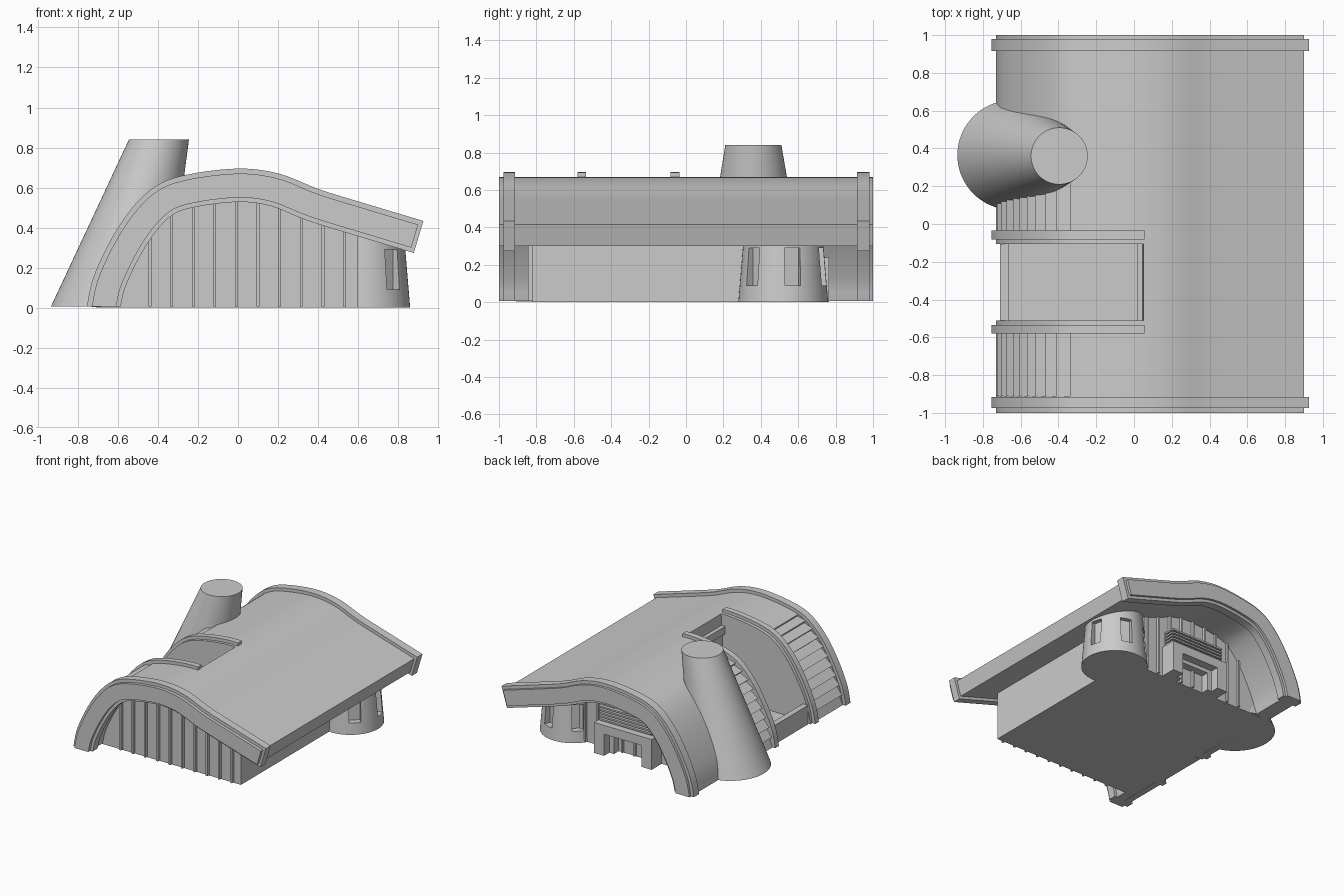
import bpy, bmesh, math
from mathutils import Matrix, Vector

if "Cube" in bpy.data.objects:
    bpy.data.objects.remove(bpy.data.objects["Cube"])


def finish(name, bm, smooth=True):
    bmesh.ops.recalc_face_normals(bm, faces=bm.faces)
    me = bpy.data.meshes.new(name)
    bm.to_mesh(me)
    bm.free()
    if smooth:
        me.shade_smooth()
        me.set_sharp_from_angle(angle=math.radians(30))
    ob = bpy.data.objects.new(name, me)
    bpy.context.collection.objects.link(ob)
    return ob


def loft(name, ring_a, ring_b):
    bm = bmesh.new()
    a = [bm.verts.new(p) for p in ring_a]
    b = [bm.verts.new(p) for p in ring_b]
    n = len(a)
    bm.faces.new(a)
    bm.faces.new(b[::-1])
    for i in range(n):
        j = (i + 1) % n
        bm.faces.new((a[i], b[i], b[j], a[j]))
    return finish(name, bm)


def prism(name, outline, y0, y1):
    return loft(name, [(x, y0, z) for x, z in outline], [(x, y1, z) for x, z in outline])


def box(name, x0, x1, y0, y1, z0, z1):
    return prism(name, [(x0, z0), (x1, z0), (x1, z1), (x0, z1)], y0, y1)


def cone(name, c0, r0, c1, r1, z0, z1, n=64):
    ring = [(math.cos(2 * math.pi * i / n), math.sin(2 * math.pi * i / n)) for i in range(n)]
    return loft(name, [(c0[0] + r0 * c, c0[1] + r0 * s, z0) for c, s in ring],
                [(c1[0] + r1 * c, c1[1] + r1 * s, z1) for c, s in ring])


# Roof curve: smooth spline through a few points, with outward normals
KEY = [(-.73, .005), (-.70, .14), (-.62, .315), (-.52, .47), (-.40, .585), (-.25, .64),
       (0, .67), (.2, .645), (.4, .567), (.65, .49), (.90, .415)]
pts = []
for i in range(len(KEY) - 1):
    p0, p1, p2, p3 = [Vector(KEY[min(max(i + k, 0), len(KEY) - 1)]) for k in (-1, 0, 1, 2)]
    for s in range(5):
        t = s / 5
        pts.append(.5 * (2 * p1 + (p2 - p0) * t + (2 * p0 - 5 * p1 + 4 * p2 - p3) * t * t
                         + (3 * p1 - p0 - 3 * p2 + p3) * t ** 3))
pts.append(Vector(KEY[-1]))
nrm = []
for i in range(len(pts)):
    d = (pts[min(i + 1, len(pts) - 1)] - pts[max(i - 1, 0)]).normalized()
    nrm.append(Vector((-d.y, d.x)))
nrm[0] = Vector((-1, 0))


def sample(x):
    for i in range(len(pts) - 1):
        if x <= pts[i + 1].x:
            t = max(0, (x - pts[i].x) / (pts[i + 1].x - pts[i].x))
            return pts[i].lerp(pts[i + 1], t), nrm[i].lerp(nrm[i + 1], t).normalized()
    return pts[-1], nrm[-1]


def stations(x0, x1):
    mid = [(p, n) for p, n in zip(pts, nrm) if x0 + .004 < p.x < x1 - .004]
    return [sample(x0)] + mid + [sample(x1)]


def shell(name, x0, x1, d0, d1, y0, y1, extra=0):
    st = stations(x0, x1)
    if extra:
        p, n = st[-1]
        st[-1] = (p + Vector((n.y, -n.x)) * extra, n)
    out = [p - n * d0 for p, n in st] + [p - n * d1 for p, n in reversed(st)]
    return prism(name, [(v.x, v.y) for v in out], y0, y1)


# Roof shell in bands, leaving louvre and balcony openings
T = .12
for start, y0, y1 in [(-.73, -1, -.91), (-.34, -.91, -.58), (-.73, -.58, -.51), (.05, -.51, -.105),
                      (-.73, -.105, -.035), (-.34, -.035, .3), (-.73, .3, 1)]:
    shell("roof_band", start, .9, 0, T, y0, y1)

# Raised trims at both gables and beside the balcony
for y0, y1 in [(-.975, -.915), (.915, .98)]:
    shell("gable_trim", -.73, .9, -.025, T + .022, y0, y1, .02)
for y0, y1 in [(-.58, -.535), (-.082, -.035)]:
    shell("balcony_trim", -.73, .055, -.025, .05, y0, y1)

# Louvred roof windows
arc = stations(-.73, -.34)
lengths = [(arc[i + 1][0] - arc[i][0]).length for i in range(len(arc) - 1)]
total, N = sum(lengths), 10


def along(s):
    for i, l in enumerate(lengths):
        if s <= l:
            return arc[i][0].lerp(arc[i + 1][0], s / l), arc[i][1]
        s -= l
    return arc[-1]


for y0, y1 in [(-.91, -.58), (-.035, .3)]:
    shell("louvre_backing", -.73, -.34, .05, T, y0, y1)
    for k in range(N):
        p, n = along(total * (k + .5) / N)
        t = Vector((n.y, -n.x))
        h = t * total / N * .5
        out = [p - h + n * .008, p + h - n * .022, p + h - n * .042, p - h - n * .04]
        prism("louvre_slat", [(v.x, v.y) for v in out], y0, y1)


# Solid body under the roof, cut away at the balcony
def body(x0, y0, y1):
    st = [p - n * .09 for p, n in stations(-.73, .72)]
    top = [(v.x, v.y) for v in st if x0 < v.x < .6]
    z0 = 0 if x0 < -.6 else sample(x0)[0].y - .09
    z1 = sample(.6)[0].y - .08
    prism("body", [(x0, 0)] + ([(x0, z0)] if z0 else []) + top + [(.6, z1), (.6, 0)], y0, y1)


body(-.66, -.82, -.51)
body(.04, -.51, -.105)
body(-.66, -.105, .64)

# Balcony floor, parapet and back frame
box("balcony_floor", -.71, .04, -.51, -.105, 0, .02)
box("balcony_parapet", -.71, -.665, -.51, -.105, 0, .15)
box("balcony_header", .015, .05, -.51, -.105, .52, .58)

# Wall mullions on front and back
for i in range(10):
    x = -.44 + i * .108
    z = sample(x)[0].y - .09
    box("front_mullion", x - .007, x + .007, -.845, -.81, 0.005, z)
    box("back_mullion", x - .007, x + .007, .63, .66, 0.005, z)

# Leaning tower
cone("leaning_tower", (-.645, .365), .29, (-.395, .36), .15, 0.005, .84)

# Rear turret with recessed windows
turret = cone("turret", (.62, .52), .24, (.62, .52), .205, 0, .42)
bm = bmesh.new()
for k in range(6):
    a = math.radians(13 + 60 * k)
    m = (Matrix.Translation((.62, .52, .19)) @ Matrix.Rotation(a, 4, 'Z')
         @ Matrix.Translation((.225, 0, 0)) @ Matrix.Diagonal((.09, .085, .2, 1)))
    bmesh.ops.create_cube(bm, size=1, matrix=m)
cutter = finish("window_cutter", bm, False)
cutter.hide_render = True
mod = turret.modifiers.new("windows", 'BOOLEAN')
mod.operation, mod.object, mod.solver = 'DIFFERENCE', cutter, 'EXACT'
bpy.context.view_layer.objects.active = turret
bpy.ops.object.modifier_apply(modifier=mod.name)
bpy.data.objects.remove(cutter)

# Rear doorway: outer frame, inner frame, transom louvres
for x0, x1 in [(-.235, -.145), (.18, .27)]:
    box("door_post", x0, x1, .63, .765, 0, .22)
box("door_beam", -.235, .27, .63, .765, .17, .24)
for x0, x1 in [(-.145, -.105), (.14, .18)]:
    box("inner_door_post", x0, x1, .63, .7, 0, .17)
box("inner_door_beam", -.145, .18, .63, .7, .14, .17)
for k in range(5):
    z = .255 + k * .025
    box("transom_slat", -.215, .25, .63, .735, z, z + .013)
box("transom_back", -.205, .24, .63, .71, .24, .375)
